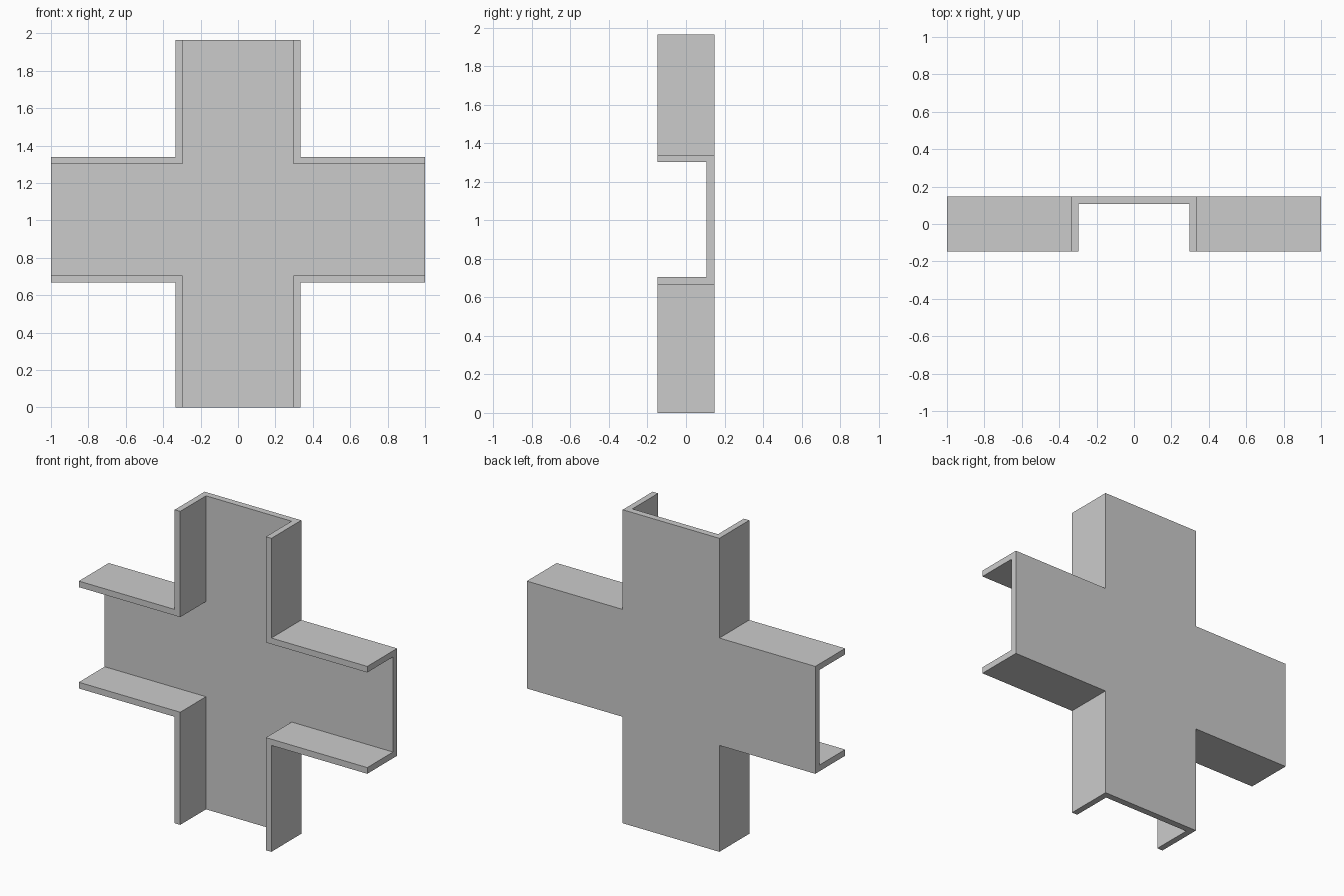
import bpy, bmesh

if "Cube" in bpy.data.objects:
    bpy.data.objects.remove(bpy.data.objects["Cube"])

def cross_prism(name, half_w, z_lo, z_hi, x_end, z_bot, z_top, y0, y1):
    """Plus-shaped outline in XZ, extruded along Y."""
    right = [(half_w, z_bot), (half_w, z_lo), (x_end, z_lo),
             (x_end, z_hi), (half_w, z_hi), (half_w, z_top)]
    outline = right + [(-x, z) for x, z in reversed(right)]
    bm = bmesh.new()
    face = bm.faces.new([bm.verts.new((x, y0, z)) for x, z in outline])
    ext = bmesh.ops.extrude_face_region(bm, geom=[face])
    verts = [g for g in ext["geom"] if isinstance(g, bmesh.types.BMVert)]
    bmesh.ops.translate(bm, verts=verts, vec=(0, y1 - y0, 0))
    bmesh.ops.recalc_face_normals(bm, faces=bm.faces)
    mesh = bpy.data.meshes.new(name)
    bm.to_mesh(mesh)
    bm.free()
    obj = bpy.data.objects.new(name, mesh)
    bpy.context.collection.objects.link(obj)
    return obj

# Solid cross
channel = cross_prism("cross_channel", 0.335, 0.667, 1.34, 1.0, 0.0, 1.965, -0.148, 0.148)

# Inner cross, open at all four arm ends, leaves the back plate and corner flanges
cutter = cross_prism("channel_cutter", 0.297, 0.706, 1.302, 1.2, -0.2, 2.2, -0.4, 0.107)
cutter.hide_render = True

mod = channel.modifiers.new("hollow", 'BOOLEAN')
mod.operation = 'DIFFERENCE'
mod.solver = 'EXACT'
mod.object = cutter
bpy.context.view_layer.objects.active = channel
bpy.ops.object.modifier_apply(modifier=mod.name)
bpy.data.objects.remove(cutter)
